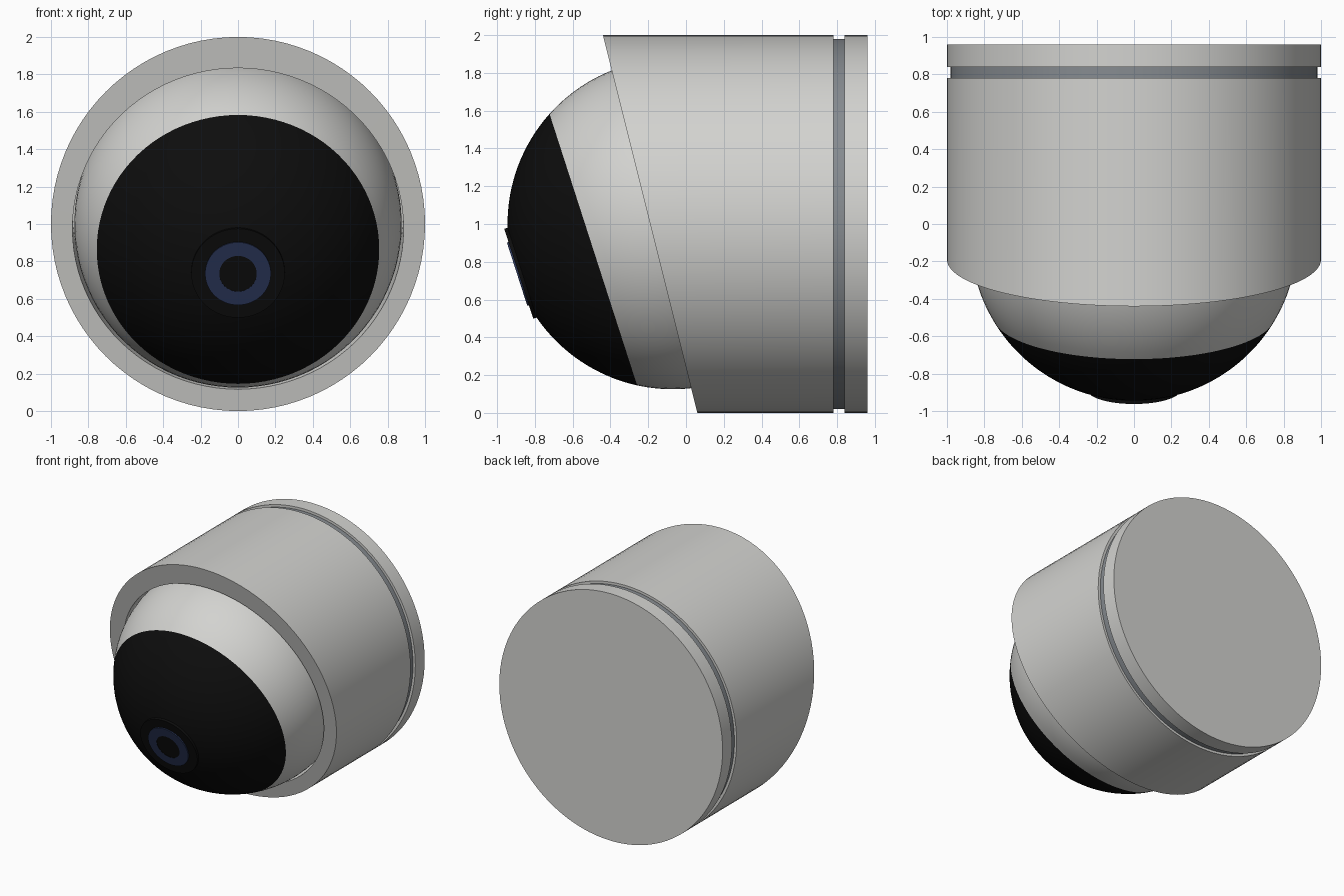
import bpy, bmesh
from math import sin, cos, pi, sqrt, atan2, radians
from mathutils import Vector

if "Cube" in bpy.data.objects:
    bpy.data.objects.remove(bpy.data.objects["Cube"], do_unlink=True)

SEGMENTS = 96


def material(name, r, g, b, rough=0.5):
    m = bpy.data.materials.new(name)
    m.use_nodes = True
    m.diffuse_color = (r, g, b, 1)
    bsdf = m.node_tree.nodes["Principled BSDF"]
    bsdf.inputs["Base Color"].default_value = (r, g, b, 1)
    bsdf.inputs["Roughness"].default_value = rough
    return m


white = material("warm white", 0.65, 0.65, 0.63)
steel = material("groove grey", 0.24, 0.26, 0.28)
black = material("gloss black", 0.004, 0.004, 0.004)
blue = material("lens blue", 0.022, 0.035, 0.095)


def circle(centre, axis, radius):
    """Ring of points about an axis lying in the y-z plane."""
    up = Vector((1, 0, 0)).cross(axis).normalized()
    up = up if up.z > 0 else -up
    return [centre + radius * (Vector((cos(a), 0, 0)) + up * sin(a))
            for a in (2 * pi * i / SEGMENTS for i in range(SEGMENTS))]


def loft(name, rings, mats, band_mats=None):
    """Skin consecutive rings, cap both ends, colour each band."""
    bm = bmesh.new()
    loops = [[bm.verts.new(p) for p in ring] for ring in rings]
    for k, (a, b) in enumerate(zip(loops, loops[1:])):
        for i in range(SEGMENTS):
            j = (i + 1) % SEGMENTS
            f = bm.faces.new((a[i], a[j], b[j], b[i]))
            f.material_index = band_mats[k] if band_mats else 0
    bm.faces.new(loops[0]).material_index = band_mats[0] if band_mats else 0
    bm.faces.new(loops[-1]).material_index = band_mats[-1] if band_mats else 0
    bmesh.ops.recalc_face_normals(bm, faces=bm.faces)
    mesh = bpy.data.meshes.new(name)
    bm.to_mesh(mesh)
    bm.free()
    for m in mats:
        mesh.materials.append(m)
    obj = bpy.data.objects.new(name, mesh)
    bpy.context.collection.objects.link(obj)
    bpy.ops.object.select_all(action="DESELECT")
    obj.select_set(True)
    bpy.context.view_layer.objects.active = obj
    bpy.ops.object.shade_smooth_by_angle(angle=radians(30))
    return obj


back = Vector((0, 1, 0))


def barrel(y, radius=1.0):
    return circle(Vector((0, y, 1)), back, radius)


# Housing: open drum with a slanted rim and a socket square to that rim
rim = [Vector((p.x, 0.06 - 0.25 * p.z, p.z)) for p in barrel(0)]
slant = Vector((0, 1, 0.25)).normalized()
mouth = Vector((0, -0.184, 0.975))
loft("housing", [barrel(0.78, 0.9), barrel(0.78), rim, circle(mouth, slant, 0.885),
                 circle(mouth + slant * 0.35, slant, 0.885)], [white])

# Recessed band and back plate
loft("groove_band", [barrel(0.77, 0.98), barrel(0.85, 0.98)], [steel])
loft("back_plate", [barrel(0.84), barrel(0.96)], [white])

# Eyeball, tilted down, white behind and black in front
eye = Vector((0, -0.07, 1.0))
look = Vector((0, -0.9516, -0.307)).normalized()
R, CAP, LENS = 0.875, 0.442, 0.25
cap_angle = atan2(sqrt(R * R - CAP * CAP), CAP)
lens_angle = atan2(LENS, sqrt(R * R - LENS * LENS))


def ball_rings(start, end, steps):
    angles = [start + (end - start) * i / steps for i in range(steps + 1)]
    return [circle(eye + look * R * cos(a), look, R * sin(a)) for a in angles]


loft("eyeball_shell", ball_rings(2.8, cap_angle, 28), [white])


def disc(t, radius):
    return circle(eye + look * t, look, radius)


# Black face with its raised lens seat
face = ball_rings(cap_angle, lens_angle, 16)
loft("eyeball_face", face + [disc(0.857, LENS), disc(0.857, 0.15)], [black])

# Blue lens ring around a black pupil
loft("lens_ring", [disc(0.85, 0.176), disc(0.866, 0.176), disc(0.866, 0.1), disc(0.864, 0.1),
                   disc(0.864, 0.02)], [blue, black], [0, 0, 1, 1])
